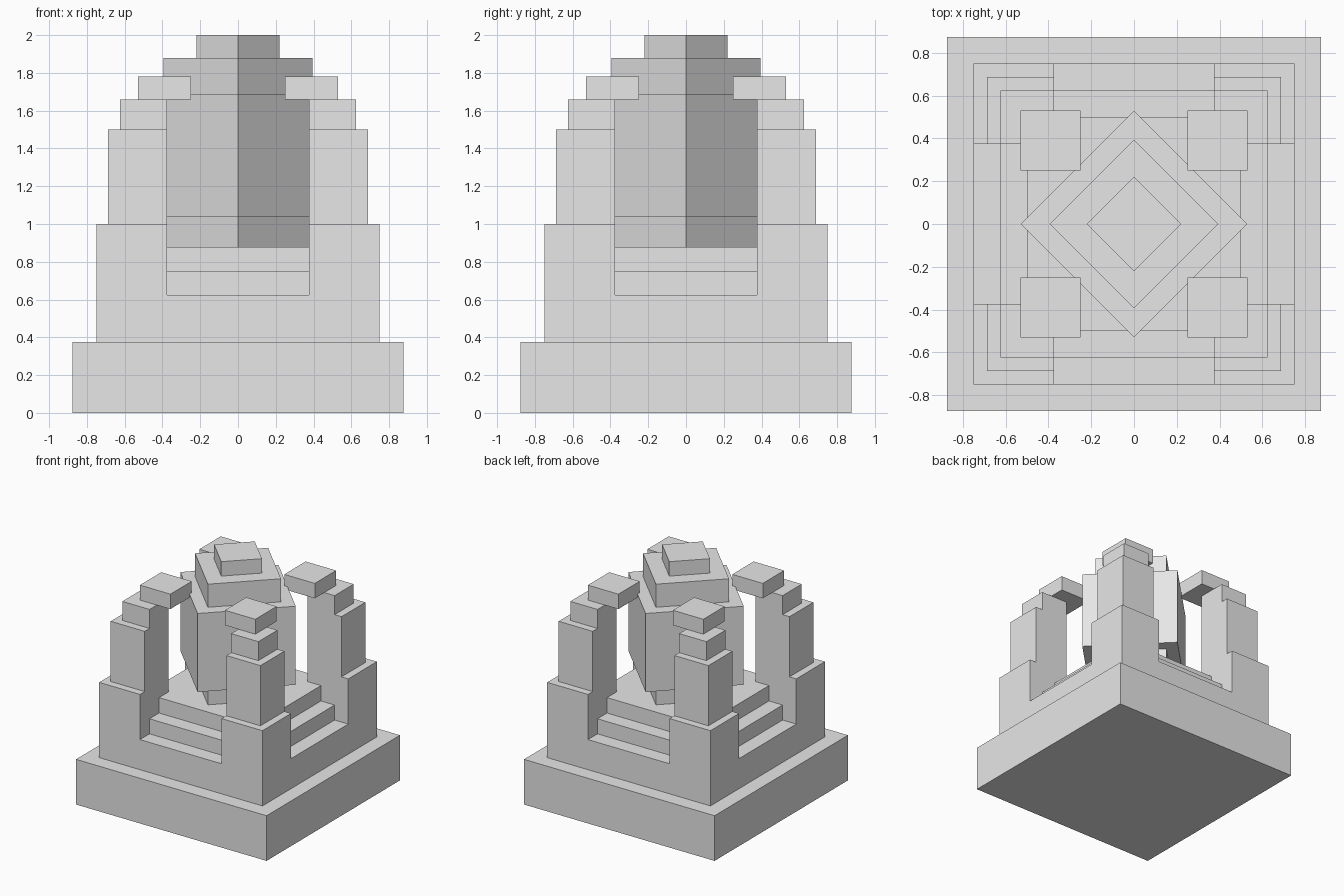
import bpy, bmesh
from math import radians
from mathutils import Matrix, Vector

if "Cube" in bpy.data.objects:
    bpy.data.objects.remove(bpy.data.objects["Cube"], do_unlink=True)

stone = bpy.data.materials.new("grey stone")
stone.use_nodes = True
GREY = (0.8, 0.8, 0.8, 1)
stone.diffuse_color = GREY
stone.node_tree.nodes["Principled BSDF"].inputs["Base Color"].default_value = GREY


def finish(name, bm):
    mesh = bpy.data.meshes.new(name)
    bmesh.ops.recalc_face_normals(bm, faces=bm.faces)
    bm.to_mesh(mesh)
    bm.free()
    mesh.materials.append(stone)
    obj = bpy.data.objects.new(name, mesh)
    bpy.context.collection.objects.link(obj)
    return obj


def box(name, lo, hi, turn=0):
    """Box between two corners, turned about the z axis."""
    lo, hi = Vector(lo), Vector(hi)
    bm = bmesh.new()
    place = (Matrix.Rotation(radians(turn), 4, "Z")
             @ Matrix.Translation((lo + hi) / 2)
             @ Matrix.Diagonal((*(hi - lo), 1)))
    bmesh.ops.create_cube(bm, size=1, matrix=place)
    return finish(name, bm)


def cross_slab(name, arm, half, bottom, top):
    """Plus-shaped slab whose arms run out on all four sides."""
    bm = bmesh.new()
    outline = []
    for x, y in ((1, 1), (-1, 1), (-1, -1), (1, -1)):
        points = [(arm * x, half * y), (half * x, half * y), (half * x, arm * y)]
        outline += points if x * y > 0 else points[::-1]
    face = bm.faces.new([bm.verts.new((x, y, bottom)) for x, y in outline])
    grown = bmesh.ops.extrude_face_region(bm, geom=[face], use_keep_orig=True)
    verts = [v for v in grown["geom"] if isinstance(v, bmesh.types.BMVert)]
    bmesh.ops.translate(bm, verts=verts, vec=(0, 0, top - bottom))
    return finish(name, bm)


# Square foundation
box("foundation", (-0.875, -0.875, 0), (0.875, 0.875, 0.375))

# Steps on all four sides, up to the platform
INNER = 0.375
cross_slab("lower_step", 0.75, INNER, 0.375, 0.625)
cross_slab("upper_step", 0.625, INNER, 0.625, 0.75)
cross_slab("platform", 0.5, INNER, 0.75, 0.878)

# Stepped corner pillars with overhanging caps, mirrored to every corner
for name, inner, outer, bottom, top in (
    ("pillar_base", INNER, 0.75, 0.375, 1.0),
    ("pillar_shaft", INNER, 0.688, 1.0, 1.5),
    ("pillar_neck", INNER, 0.625, 1.5, 1.658),
    ("pillar_cap", 0.25, 0.53, 1.658, 1.782),
):
    pillar = box(name, (inner, inner, bottom), (outer, outer, top))
    mirror = pillar.modifiers.new("corners", "MIRROR")
    mirror.use_axis = (True, True, False)
    mirror.use_clip = False
    mirror.use_mirror_merge = False

# Central monolith, turned to stand cornerwise
for name, reach, bottom, top in (
    ("monolith_foot", 0.395, 0.878, 1.036),
    ("monolith_body", 0.53, 1.036, 1.688),
    ("monolith_shoulder", 0.395, 1.688, 1.88),
    ("monolith_tip", 0.22, 1.88, 2.0),
):
    s = reach / 2 ** 0.5
    box(name, (-s, -s, bottom), (s, s, top), turn=45)
